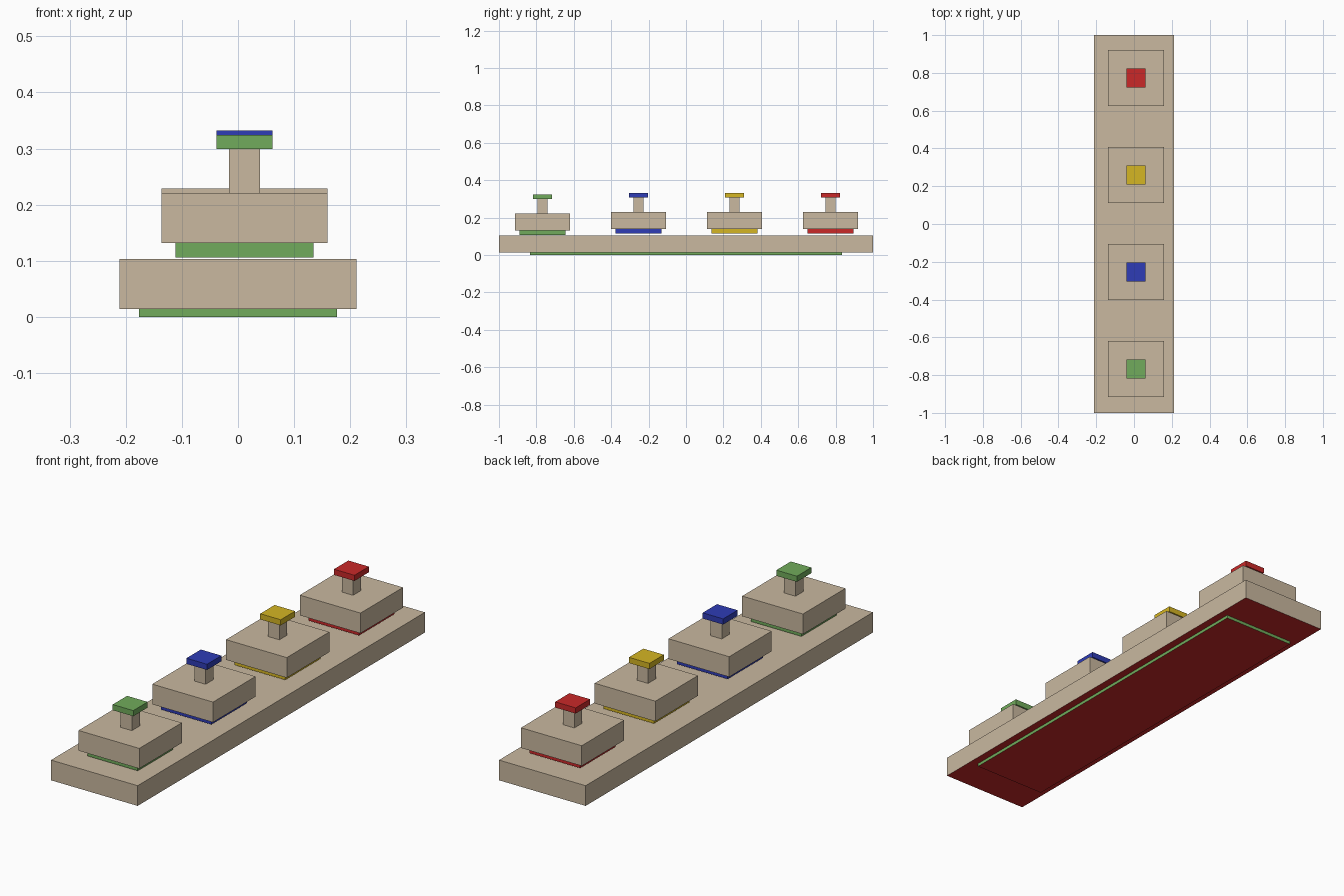
import bpy
import bmesh

if "Cube" in bpy.data.objects:
    bpy.data.objects.remove(bpy.data.objects["Cube"])


def material(name, rgb):
    """Material from 0-255 display colour, converted to linear."""
    m = bpy.data.materials.new(name)
    m.diffuse_color = [(c / 255) ** 2.2 for c in rgb] + [1.0]
    m.use_nodes = True
    m.node_tree.nodes["Principled BSDF"].inputs["Base Color"].default_value = m.diffuse_color
    return m


TAN = material("tan", (200, 183, 158))
GREEN = material("green", (112, 170, 92))
BLUE = material("blue", (50, 62, 180))
YELLOW = material("yellow", (212, 180, 40))
RED = material("red", (200, 45, 45))


def box(name, x, y, z0, z1, half_x, half_y, mat, under=None):
    """Flat-faced box between heights z0 and z1, optional other colour underneath."""
    bm = bmesh.new()
    bmesh.ops.create_cube(bm, size=2)
    bmesh.ops.scale(bm, vec=(half_x, half_y, (z1 - z0) / 2), verts=bm.verts)
    mesh = bpy.data.meshes.new(name)
    mesh.materials.append(mat)
    if under:
        mesh.materials.append(under)
        bm.normal_update()
        for f in bm.faces:
            if f.normal.z < -0.5:
                f.material_index = 1
    bm.to_mesh(mesh)
    bm.free()
    ob = bpy.data.objects.new(name, mesh)
    ob.location = (x, y, (z0 + z1) / 2)
    bpy.context.collection.objects.link(ob)
    return ob


# Long base board with a thin foot slab under it
box("foot_slab", 0, 0, 0, 0.014, 0.176, 0.834, GREEN, RED)
box("base_board", 0, 0, 0.014, 0.103, 0.211, 1.0, TAN, RED)

# Four knobbed blocks; the green one sits slightly lower
X = 0.0115
blocks = [("green", GREEN, 0.0), ("blue", BLUE, 0.008),
          ("yellow", YELLOW, 0.008), ("red", RED, 0.008)]
for i, (name, mat, lift) in enumerate(blocks):
    y = -0.767 + i * 0.5133
    # (part, bottom, top, half width, material)
    for part, z0, z1, half, m in (("pad", 0.106, 0.132, 0.123, mat),
                                  ("body", 0.132, 0.221, 0.148, TAN),
                                  ("stem", 0.221, 0.299, 0.0275, TAN),
                                  ("knob", 0.299, 0.324, 0.05, mat)):
        box(f"{name}_{part}", X, y, z0 + lift, z1 + lift, half, half, m)
